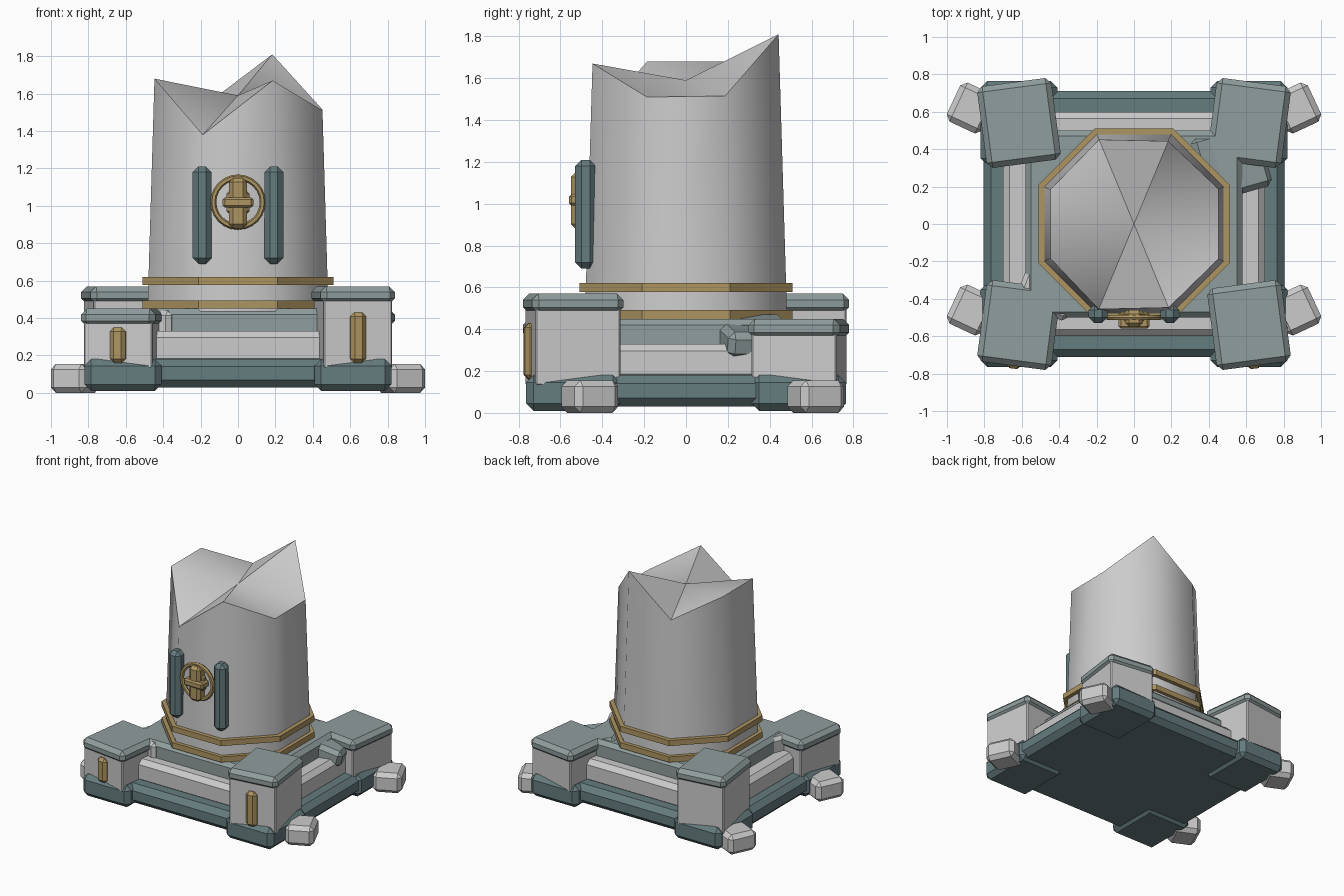
import bpy, bmesh, math
from mathutils import Matrix, Euler

if "Cube" in bpy.data.objects:
    bpy.data.objects.remove(bpy.data.objects["Cube"])


def material(name, rgb):
    m = bpy.data.materials.new(name)
    m.diffuse_color = (*rgb, 1)
    m.use_nodes = True
    m.node_tree.nodes["Principled BSDF"].inputs["Base Color"].default_value = m.diffuse_color
    return m


TEAL = material("dark_teal_stone", (0.13, 0.2, 0.21))
CAP = material("pale_teal_stone", (0.28, 0.34, 0.34))
GOLD = material("old_gold", (0.42, 0.3, 0.12))


def finish(name, bm, mat=None):
    bmesh.ops.recalc_face_normals(bm, faces=bm.faces[:])
    me = bpy.data.meshes.new(name)
    bm.to_mesh(me)
    bm.free()
    ob = bpy.data.objects.new(name, me)
    bpy.context.collection.objects.link(ob)
    if mat:
        me.materials.append(mat)
    return ob


def block(name, loc, size, bevel=0.0, mat=None, rot=(0, 0, 0)):
    """Chamfered box; rot in degrees."""
    bm = bmesh.new()
    bmesh.ops.create_cube(bm, size=1)
    bmesh.ops.scale(bm, vec=size, verts=bm.verts)
    if bevel:
        bmesh.ops.bevel(bm, geom=bm.edges[:], offset=bevel, segments=1, affect='EDGES')
    ob = finish(name, bm, mat)
    ob.location = loc
    ob.rotation_euler = Euler([math.radians(a) for a in rot])
    return ob


def slab(name, x, y, z0, z1, sx, sy, bevel, mat=None, turn=0):
    return block(name, (x, y, (z0 + z1) / 2), (sx, sy, z1 - z0), bevel, mat, (0, 0, turn))


def octagon(apothem):
    r = apothem / math.cos(math.pi / 8)
    return [(r * math.cos(math.pi / 8 + k * math.pi / 4),
             r * math.sin(math.pi / 8 + k * math.pi / 4)) for k in range(8)]


# Stepped base
slab("base_plinth", 0, 0, 0.03, 0.18, 1.61, 1.42, 0.04, TEAL)
slab("middle_step", 0, 0, 0.15, 0.33, 1.40, 1.20, 0.035)
slab("upper_step", 0, 0, 0.30, 0.45, 1.16, 1.00, 0.03, CAP)

# Corner piers: two tall, two short, each slightly twisted
for sx, sy, top, tag in ((-1, -1, 0.45, "front_left"), (1, -1, 0.57, "front_right"),
                         (-1, 1, 0.57, "back_left"), (1, 1, 0.45, "back_right")):
    x, y, turn = 0.615 * sx, 0.54 * sy, -7.5 * sx * sy
    slab(tag + "_corner_plate", x, y, 0.01, 0.18, 0.41, 0.45, 0.035, TEAL)
    slab(tag + "_pier", x, y, 0.13, top - 0.07, 0.37, 0.41, 0.008, None, turn)
    slab(tag + "_pier_cap", x, y, top - 0.095, top, 0.40, 0.44, 0.03, CAP, turn)
    if sy < 0:
        # Gold plaque on the front of the pier
        a = math.radians(turn)
        slab(tag + "_plaque", x + 0.205 * math.sin(a), y - 0.205 * math.cos(a),
             0.16, top - 0.10 if top < 0.5 else 0.43, 0.085, 0.06, 0.022, GOLD, turn)
    # Loose stone beside the pier
    slab(tag + "_loose_stone", 0.87 * sx, -0.46 if sy < 0 else 0.62,
         0.0, 0.155, 0.21, 0.23, 0.03, None, 25 * sx)

# Fallen slabs
block("fallen_slab", (0.51, 0.33, 0.365), (0.38, 0.36, 0.13), 0.03, CAP, (0, 15, 16))
slab("fallen_chunk", -0.455, -0.345, 0.30, 0.44, 0.30, 0.27, 0.025, None, -21)

# Broken octagonal column with jagged top (rim heights counter-clockwise from +x)
rim_z = (1.515, 1.81, 1.53, 1.68, 1.68, 1.38, 1.67, 1.51)
bm = bmesh.new()
low = [bm.verts.new((x, y, 0.40)) for x, y in octagon(0.485)]
high = []
for (x, y), z in zip(octagon(1), rim_z):
    r = 0.485 - 0.03 * (z - 0.4)
    high.append(bm.verts.new((x * r, y * r, z)))
centre = bm.verts.new((0, 0, 1.59))
bm.faces.new(low)
for k in range(8):
    n = (k + 1) % 8
    bm.faces.new((low[k], low[n], high[n], high[k]))
    bm.faces.new((high[k], high[n], centre))
column = finish("broken_column", bm)
bpy.context.view_layer.objects.active = column
column.select_set(True)
bpy.ops.object.shade_smooth_by_angle(angle=math.radians(50))
column.select_set(False)

# Gold bands around the column foot
for tag, z0 in (("lower", 0.45), ("upper", 0.577)):
    bm = bmesh.new()
    loops = [[bm.verts.new((x, y, z)) for x, y in octagon(a)]
             for a, z in ((0.47, z0), (0.51, z0), (0.51, z0 + 0.043), (0.47, z0 + 0.043))]
    for i in range(4):
        p, q = loops[i], loops[(i + 1) % 4]
        for k in range(8):
            n = (k + 1) % 8
            bm.faces.new((p[k], p[n], q[n], q[k]))
    finish(tag + "_gold_band", bm, GOLD)

# Front emblem: side bars, ring and cross
for s, tag in ((-1, "left"), (1, "right")):
    block(tag + "_emblem_bar", (0.192 * s, -0.48, 0.95), (0.10, 0.10, 0.52), 0.03, TEAL)
bpy.ops.mesh.primitive_torus_add(major_segments=24, minor_segments=6, major_radius=0.132,
                                 minor_radius=0.016, location=(0, -0.5, 1.02),
                                 rotation=(math.pi / 2, 0, 0))
ring = bpy.context.object
ring.name = "emblem_ring"
ring.data.materials.append(GOLD)
block("emblem_upright", (0, -0.505, 1.015), (0.095, 0.09, 0.27), 0.022, GOLD)
block("emblem_crossbar", (0, -0.515, 1.018), (0.165, 0.09, 0.055), 0.012, GOLD)
block("emblem_boss", (0, -0.495, 1.018), (0.125, 0.08, 0.15), 0.03, GOLD)
